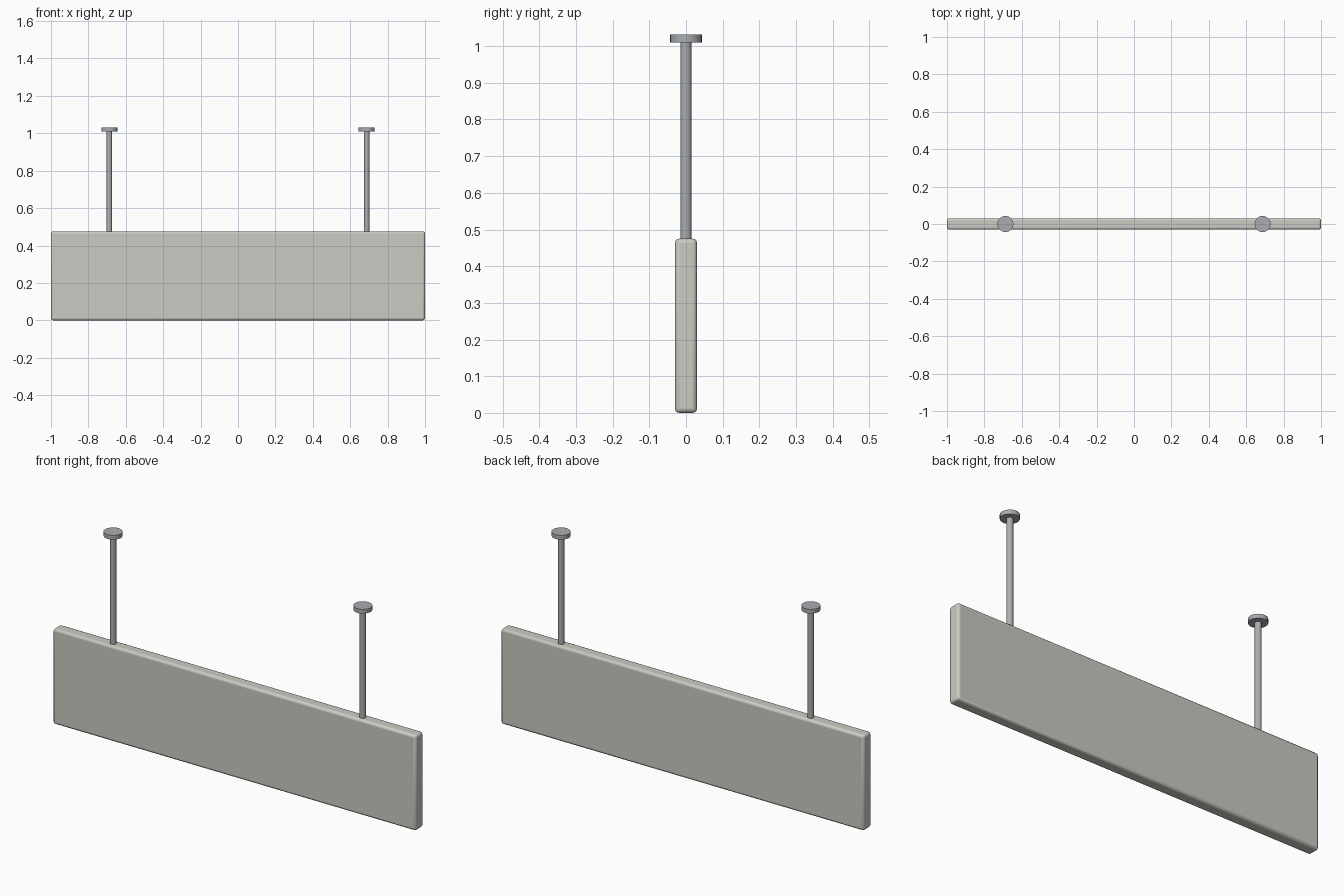
import bpy

if "Cube" in bpy.data.objects:
    bpy.data.objects.remove(bpy.data.objects["Cube"])


def material(name, rgb):
    mat = bpy.data.materials.new(name)
    mat.diffuse_color = (*rgb, 1)
    mat.use_nodes = True
    mat.node_tree.nodes["Principled BSDF"].inputs["Base Color"].default_value = mat.diffuse_color
    return mat


panel_mat = material("warm off white", (0.60, 0.59, 0.54))
metal_mat = material("brushed grey metal", (0.40, 0.415, 0.44))


def finish(obj, name, mat, bevel=0, segments=3):
    obj.name = name
    obj.data.materials.append(mat)
    if bevel:
        mod = obj.modifiers.new("rounded edges", "BEVEL")
        mod.width = bevel
        mod.segments = segments
    bpy.ops.object.shade_smooth_by_angle()


def cylinder(name, x, radius, z0, z1, sides):
    bpy.ops.mesh.primitive_cylinder_add(vertices=sides, radius=radius, depth=z1 - z0,
                                        location=(x, 0, (z0 + z1) / 2))
    finish(bpy.context.object, name, metal_mat)


# Hanging panel with softly rounded edges
bpy.ops.mesh.primitive_cube_add(size=1, location=(0, 0, 0.2375))
panel = bpy.context.object
panel.scale = (2, 0.06, 0.475)
bpy.ops.object.transform_apply(location=False, rotation=False, scale=True)
finish(panel, "sign_panel", panel_mat, bevel=0.012)

# Two suspension rods with round ceiling plates
for side, x in (("left", -0.688), ("right", 0.688)):
    cylinder(side + "_rod", x, 0.015, 0.465, 1.012, 20)
    cylinder(side + "_ceiling_plate", x, 0.043, 1.01, 1.031, 28)
